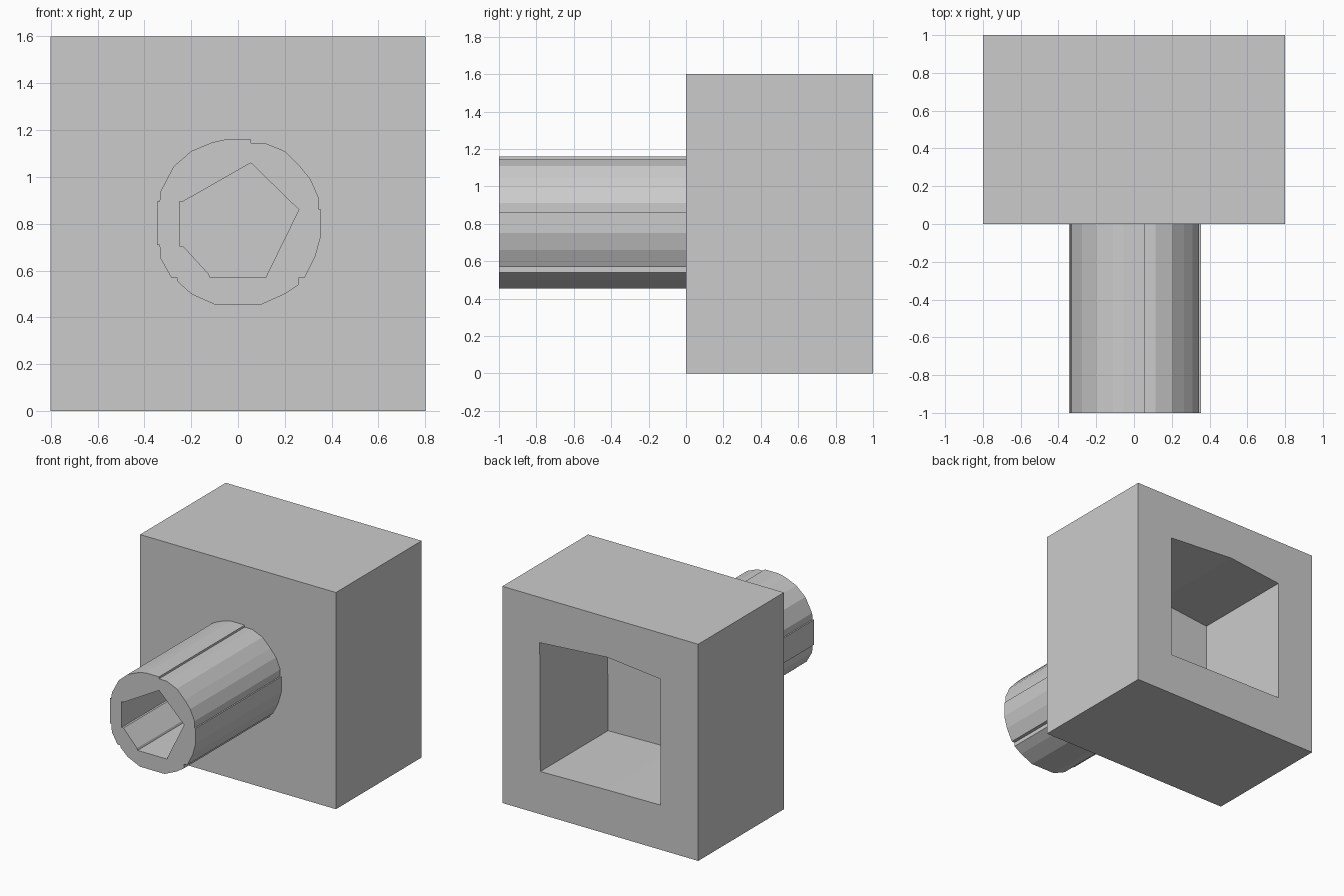
import bpy, math

if "Cube" in bpy.data.objects:
    bpy.data.objects.remove(bpy.data.objects["Cube"])


def prism(name, loops, y0, y1):
    """Extrude closed x/z outlines (outer first, then holes) from y0 to y1."""
    cu = bpy.data.curves.new(name, 'CURVE')
    cu.dimensions = '2D'
    cu.fill_mode = 'BOTH'
    cu.extrude = (y1 - y0) / 2
    for pts in loops:
        sp = cu.splines.new('POLY')
        sp.points.add(len(pts) - 1)
        for p, (x, z) in zip(sp.points, pts):
            p.co = (x, z, 0, 1)
        sp.use_cyclic_u = True
    ob = bpy.data.objects.new(name, cu)
    bpy.context.collection.objects.link(ob)
    ob.location = (0, (y0 + y1) / 2, 0)
    ob.rotation_euler = (math.pi / 2, 0, 0)
    bpy.ops.object.select_all(action='DESELECT')
    ob.select_set(True)
    bpy.context.view_layer.objects.active = ob
    bpy.ops.object.convert(target='MESH')
    ob = bpy.context.object
    # Weld the caps to the sides
    bpy.ops.object.mode_set(mode='EDIT')
    bpy.ops.mesh.select_all(action='SELECT')
    bpy.ops.mesh.remove_doubles(threshold=0.0005)
    bpy.ops.mesh.normals_make_consistent(inside=False)
    bpy.ops.object.mode_set(mode='OBJECT')
    for f in ob.data.polygons:
        f.use_smooth = False
    return ob


# Head block
head = prism("head_block", [[(-.8, 0), (.8, 0), (.8, 1.6), (-.8, 1.6)]], 0, 1)

# Socket sunk into the back of the block, with a slightly peaked roof
cutter = prism("socket_cutter", [[(-.49, .33), (-.04, .325), (.49, .315),
                                  (.495, 1.265), (-.055, 1.305), (-.49, 1.26)]], .21, 1.2)
cutter.hide_render = True
mod = head.modifiers.new("socket", 'BOOLEAN')
mod.operation = 'DIFFERENCE'
mod.solver = 'EXACT'
mod.object = cutter
bpy.context.view_layer.objects.active = head
bpy.ops.object.modifier_apply(modifier=mod.name)
bpy.data.objects.remove(cutter)

# Front tube: notched round outside, five-sided bore
outer = [(-.055, 1.16), (.055, 1.16), (.055, 1.145), (.115, 1.145), (.2, 1.11),
         (.265, 1.045), (.31, .99), (.345, .91), (.345, .86), (.355, .86),
         (.355, .75), (.33, .66), (.285, .57), (.26, .57), (.26, .54),
         (.2, .5), (.1, .455), (-.1, .455), (-.2, .5), (-.26, .555),
         (-.26, .57), (-.285, .57), (-.33, .65), (-.335, .71), (-.345, .71),
         (-.345, .895), (-.335, .895), (-.33, .94), (-.275, 1.045),
         (-.2, 1.11), (-.11, 1.148)]
bore = [(.055, 1.06), (.26, .86), (.125, .585), (.12, .57), (-.12, .57),
        (-.125, .585), (-.235, .705), (-.25, .705), (-.25, .895), (-.235, .895)]
prism("front_tube", [outer, bore], -1, 0)
